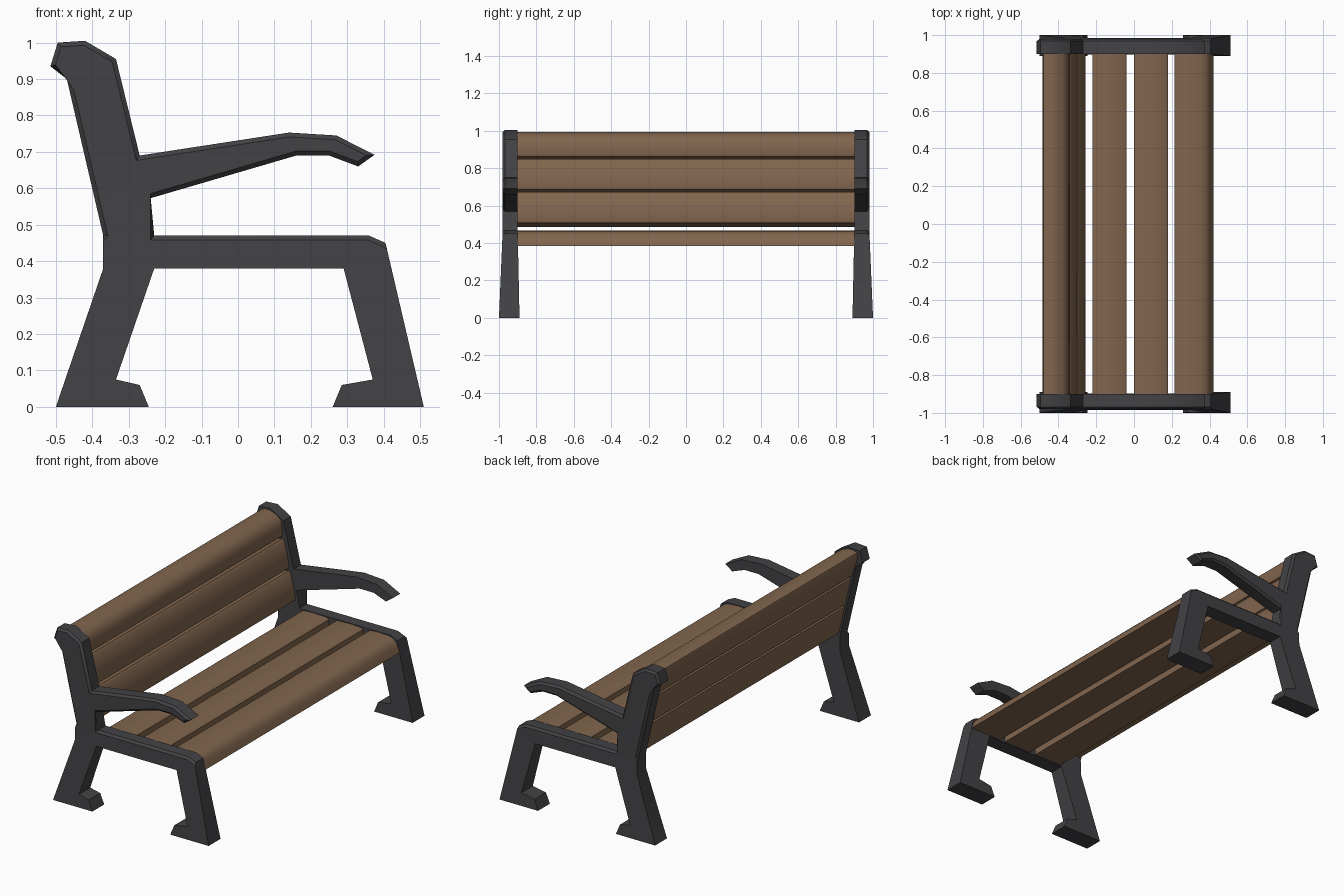
import bpy, bmesh, math

if "Cube" in bpy.data.objects:
    bpy.data.objects.remove(bpy.data.objects["Cube"])


def material(name, rgb):
    m = bpy.data.materials.new(name)
    m.diffuse_color = (*rgb, 1)
    m.use_nodes = True
    m.node_tree.nodes["Principled BSDF"].inputs["Base Color"].default_value = m.diffuse_color
    return m


iron = material("dark_iron", (0.055, 0.053, 0.058))
wood = material("brown_wood", (0.22, 0.13, 0.075))


def finish(bm, name, mat, angle):
    bmesh.ops.recalc_face_normals(bm, faces=bm.faces)
    me = bpy.data.meshes.new(name)
    bm.to_mesh(me)
    bm.free()
    ob = bpy.data.objects.new(name, me)
    bpy.context.collection.objects.link(ob)
    me.materials.append(mat)
    bpy.ops.object.select_all(action='DESELECT')
    ob.select_set(True)
    bpy.context.view_layer.objects.active = ob
    bpy.ops.object.shade_smooth_by_angle(angle=math.radians(angle))
    return ob


# Side frame outline: legs, rail, upright and armrest share corner points
P = {
    'a': (-.50, 0), 'b': (-.245, 0), 'c': (-.27, .06), 'd': (-.335, .075),
    'e': (-.23, .38), 'f': (-.37, .38), 'g': (-.37, .47), 'h': (-.23, .47),
    'i': (.29, .38), 'j': (.37, .075), 'k': (.285, .06), 'l': (.26, 0),
    'm': (.51, 0), 'n': (.405, .45), 'o': (.36, .47),
    'p': (-.25, .57), 'q': (-.27, .69), 'r': (-.335, .955), 's': (-.42, 1.005),
    't': (-.495, 1.0), 'u': (-.515, .935), 'v': (-.47, .90),
    'w': (.14, .753), 'x': (.27, .745), 'y': (.375, .692), 'z': (.33, .66),
    'A': (.25, .69), 'B': (.16, .69),
}
REGIONS = ["abcd", "adef", "fehg", "eioh", "ino", "ijmn", "jklm",
           "ghpqv", "vqrstu", "pBwq", "BAxw", "Azyx"]

bm = bmesh.new()
inner, outer = {}, {}
for key, (x, z) in P.items():
    flare = 1 - min(z / .47, 1)          # legs widen toward the ground
    inner[key] = bm.verts.new((x, -(.90 - .01 * flare), z))
    outer[key] = bm.verts.new((x, -(.98 + .02 * flare), z))
edge_count = {}
for reg in REGIONS:
    bm.faces.new([inner[k] for k in reg])
    bm.faces.new([outer[k] for k in reg])
    for k0, k1 in zip(reg, reg[1:] + reg[0]):
        edge_count.setdefault(frozenset((k0, k1)), []).append((k0, k1))
rim = [e[0] for e in edge_count.values() if len(e) == 1]
for k0, k1 in rim:
    bm.faces.new((inner[k0], inner[k1], outer[k1], outer[k0]))
# Chamfer along the outer upper rim
soft = [bm.edges.get((outer[k0], outer[k1])) for k0, k1 in rim
        if min(P[k0][1], P[k1][1]) > .44]
bmesh.ops.bevel(bm, geom=soft, offset=.012, segments=1, affect='EDGES')
frame = finish(bm, "side_frames", iron, 35)
mir = frame.modifiers.new("Mirror", 'MIRROR')
mir.use_axis = (False, True, False)
mir.use_clip = False


# Slats: x-z profile swept along the bench
def slat(name, profile):
    bm = bmesh.new()
    ends = [[bm.verts.new((x, y, z)) for x, z in profile] for y in (-.905, .905)]
    for end in ends:
        bm.faces.new(end)
    n = len(profile)
    for i in range(n):
        j = (i + 1) % n
        bm.faces.new((ends[0][i], ends[0][j], ends[1][j], ends[1][i]))
    return finish(bm, name, wood, 40)


# Seat slats
for i, (x0, x1) in enumerate([(-.22, -.04), (0, .18)]):
    slat(f"seat_slat_{i + 1}", [
        (x0, .385), (x0, .455), (x0 + .012, .464), (x0 + .09, .467),
        (x1 - .012, .464), (x1, .455), (x1, .385)])
slat("seat_slat_front", [
    (.215, .385), (.215, .455), (.227, .464), (.29, .467), (.35, .464),
    (.38, .455), (.398, .437), (.408, .415), (.42, .385)])

# Backrest slats, tilted with the uprights
U, N, BASE = (-.227, .974), (.974, .227), (-.362, .485)


def tilt(up, out):
    return (BASE[0] + U[0] * up + N[0] * out, BASE[1] + U[1] * up + N[1] * out)


PITCH, H, T = .182, .168, .113
for i in range(2):
    s = i * PITCH
    slat(f"back_slat_{i + 1}", [
        tilt(s, 0), tilt(s, T - .01), tilt(s + .012, T - .002),
        tilt(s + H / 2, T), tilt(s + H - .012, T - .002),
        tilt(s + H, T - .01), tilt(s + H, 0)])
s = 2 * PITCH
slat("back_slat_top", [
    tilt(s, 0), tilt(s, T - .01), tilt(s + .012, T - .002),
    (-.345, .925), (-.353, .955), (-.378, .978), (-.42, .994), (-.455, .995),
    (-.478, .985), (-.485, .962), (-.475, .925)])
